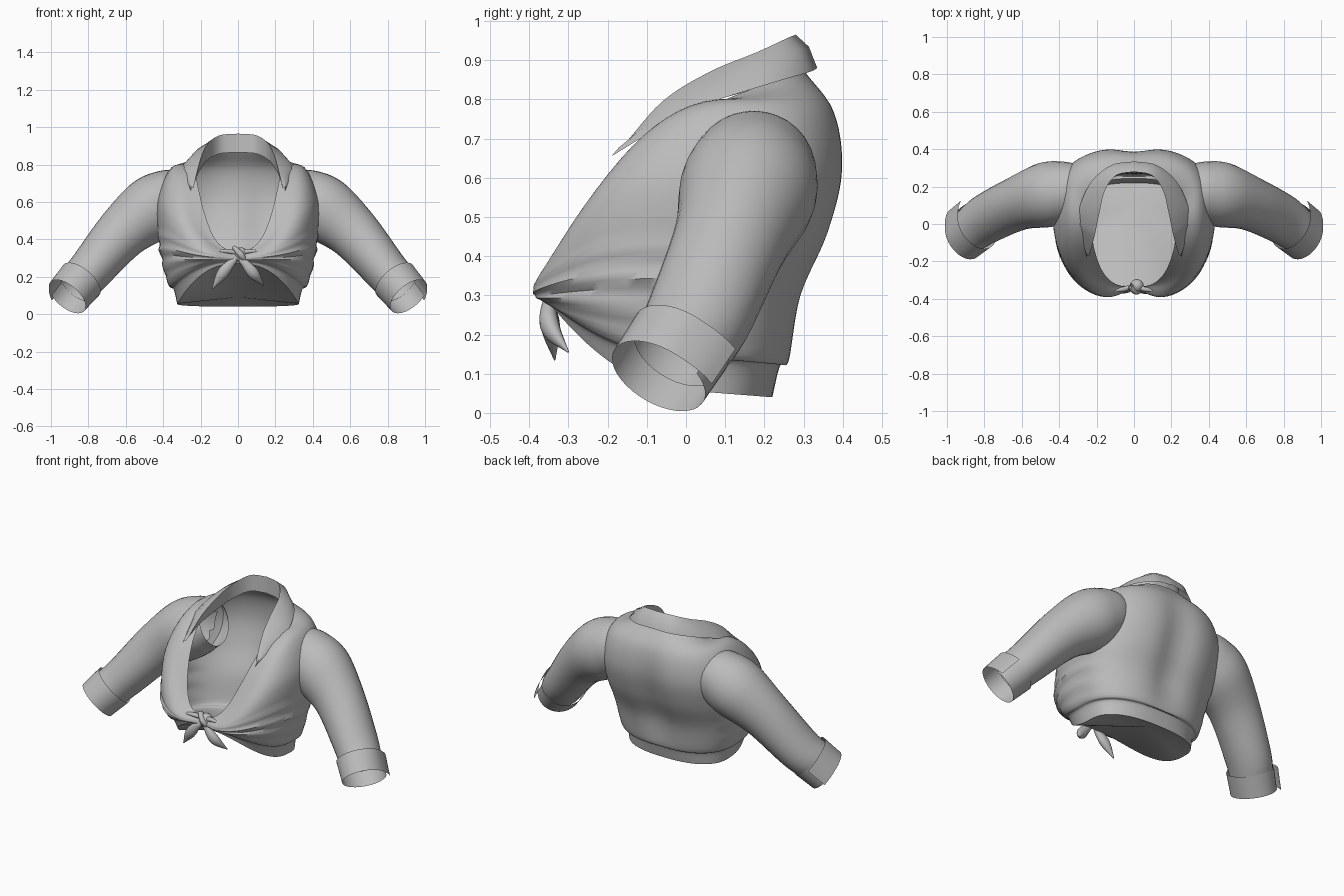
import bpy, bmesh, math
from mathutils import Vector as V

if "Cube" in bpy.data.objects:
    bpy.data.objects.remove(bpy.data.objects["Cube"])

cloth = bpy.data.materials.new("grey_cloth")
cloth.diffuse_color = (0.5, 0.5, 0.5, 1)
cloth.use_nodes = True
cloth.node_tree.nodes["Principled BSDF"].inputs["Base Color"].default_value = cloth.diffuse_color


def spline(pts, n):
    """Smooth curve through tuples of any length, n steps per span."""
    out = []
    for i in range(len(pts) - 1):
        b, c = pts[i], pts[i + 1]
        a = pts[i - 1] if i else [2 * p - q for p, q in zip(b, c)]
        d = pts[i + 2] if i + 2 < len(pts) else [2 * q - p for p, q in zip(b, c)]
        for k in range(n):
            t = k / n
            out.append([0.5 * (2 * q + (r - p) * t + (2 * p - 5 * q + 4 * r - s) * t * t
                               + (3 * q - p - 3 * r + s) * t ** 3)
                        for p, q, r, s in zip(a, b, c, d)])
    return out + [list(pts[-1])]


def build(name, verts, faces, angle=50):
    me = bpy.data.meshes.new(name)
    me.from_pydata([tuple(v) for v in verts], [], faces)
    me.materials.append(cloth)
    ob = bpy.data.objects.new(name, me)
    bpy.context.collection.objects.link(ob)
    bpy.ops.object.select_all(action='DESELECT')
    ob.select_set(True)
    bpy.context.view_layer.objects.active = ob
    bpy.ops.object.shade_smooth_by_angle(angle=math.radians(angle))
    return ob


def loft(name, rows, closed=False, angle=50):
    n = len(rows[0])
    faces = []
    for r in range(len(rows) - 1):
        for c in range(n if closed else n - 1):
            d = (c + 1) % n
            faces.append((r * n + c, r * n + d, (r + 1) * n + d, (r + 1) * n + c))
    return build(name, [v for row in rows for v in row], faces, angle)


def mirrored(row):
    """Half row ending on the centre plane -> full row."""
    return [tuple(p) for p in row] + [(-p[0], p[1], p[2]) for p in row[-2::-1]]


def tube(name, path, sides=32, start=0.0, sweep=math.tau, flare=None, side=1):
    """path rows: x, y, z, radius in the up direction, radius sideways."""
    rows = []
    closed = abs(sweep) == math.tau
    for i, p in enumerate(path):
        a, b = path[max(i - 1, 0)], path[min(i + 1, len(path) - 1)]
        t = (V(b[:3]) - V(a[:3])).normalized()
        w = V((0, 1, 0))
        w = (w - t * w.dot(t)).normalized()
        u = w.cross(t)
        row = []
        for k in range(sides + (0 if closed else 1)):
            an = start + sweep * k / sides
            f = flare(k / sides) if flare else 1
            v = V(p[:3]) + (u * math.cos(an) * p[3] + w * math.sin(an) * p[4]) * f
            row.append((v.x * side, v.y, v.z))
        rows.append(row)
    return loft(name, rows, closed)


# Torso loops, hem to neckline: half width, y of widest point, front y, back y,
# front z, side z, back z, centre dent, front roundness, front slope power
loops = spline([
    (.325, .03, -.34, .22, .27, .055, .04, 0, .8, 2),
    (.345, .0, -.345, .24, .28, .135, .12, 0, .8, 2),
    (.375, .0, -.365, .27, .285, .165, .135, .015, .8, 2),
    (.415, .0, -.405, .305, .295, .32, .3, .05, .8, 2.5),
    (.43, .04, -.41, .375, .31, .46, .46, .06, .8, 3),
    (.43, .08, -.385, .41, .325, .62, .62, .045, .8, 3),
    (.355, .13, -.355, .385, .335, .785, .77, .02, .75, 2.3),
    (.235, .1, -.335, .3, .34, .80, .875, 0, .65, 2)], 6)
HALF = 44


def torso_point(loop, r, k):
    w, yc, yf, yb, zf, zs, zb, dent, e, power = loop
    a = math.pi * k / HALF
    s, c = max(0, math.sin(a)), abs(math.cos(a))
    front = k <= HALF / 2
    x = w * s ** (e if front else 0.8) if 0 < k < HALF else 0
    hollow = dent * math.exp(-(x / 0.1) ** 2)
    if front:
        y = yc + (yf - yc) * c ** 0.95 + hollow
        z = zs + (zf - zs) * c ** power
    else:
        y = yc + (yb - yc) * c ** 0.82 - hollow * 0.6
        z = zs + (zb - zs) * c ** 0.8
    # pulled folds running from the knot around the waist
    u = min(1, k / HALF / 0.72)
    fold = math.exp(-((r - 18) / 4.5) ** 2) * math.sin(math.pi * u)
    g = 1 + 0.022 * fold * math.sin(r * 1.9 + 7 * k / HALF)
    return (x * g, y * g, z)


rows = [mirrored([torso_point(lp, r, k) for k in range(HALF + 1)]) for r, lp in enumerate(loops)]
body = loft("shirt_body", rows)

# Sleeve centre line, and armholes opened where it meets the body
arm = [(.29, .18, .645, .135, .14), (.37, .172, .612, .164, .163), (.47, .155, .555, .174, .174),
       (.62, .11, .432, .143, .145), (.785, .03, .24, .120, .135), (.862, -.025, .155, .114, .122)]
origin = V(arm[0][:3])
axis = (V(arm[2][:3]) - origin).normalized()
bm = bmesh.new()
bm.from_mesh(body.data)
inside = []
for f in bm.faces:
    c = f.calc_center_median()
    d = V((abs(c.x), c.y, c.z)) - origin
    if d.dot(axis) > 0.02 and (d - axis * d.dot(axis)).length < 0.125:
        inside.append(f)
bmesh.ops.delete(bm, geom=inside, context='FACES')
bm.to_mesh(body.data)
bm.free()

# Panel closing the waist, fanned to a centre point
hem = rows[0][:-1]
build("waist_panel", hem + [(0, .1, .09)],
      [(i, (i + 1) % len(hem), len(hem)) for i in range(len(hem))], 20)

# Collar: inner stand, fold and pointed outer leaf
fold = spline([(.238, -.165, .675), (.21, -.06, .795), (.185, .06, .87),
               (.155, .18, .92), (.095, .26, .957), (0, .28, .965)], 6)
stand = [(p[0] * 1.03, p[1] - .005, p[2] - .1 * (1 - (1 - i / 30) ** 3))
         for i, p in enumerate(fold)]
tip, point = (.25, -.19, .655), (.295, .0, .772)
leaf = [[a + (b - a) * k / 6 for a, b in zip(tip, point)] for k in range(6)]
leaf += spline([point, (.288, .1, .805), (.225, .23, .845), (.12, .315, .87), (0, .335, .88)], 6)
roll = [[(a + b) / 2 + d for a, b, d in zip(p, q, (.008, .006, .012))]
        for p, q in zip(fold, leaf)]
roll[-1][0] = 0
loft("collar", [mirrored(r) for r in (stand, fold, roll, leaf)], angle=60)

# Sleeves and turned-up cuffs
cuff = [(.838, -.012, .182, .126, .135), (.913, -.07, .094, .119, .133)]


def cuff_flare(t):
    return 1 + 0.22 * max(0, (t - 0.88) / 0.12) ** 1.5


for name, s in (("right", 1), ("left", -1)):
    tube(name + "_sleeve", spline(arm, 6), side=s)
    tube(name + "_cuff", spline(cuff, 6), sides=40, start=math.radians(125),
         sweep=math.radians(-375), flare=cuff_flare, side=s)

# Knot: a wrapped ball with a band
tube("knot", [(.015 + .035 * math.sin(a), -.33, .32 - .01 * math.sin(a),
               .036 * math.cos(a) + .001, .034 * math.cos(a) + .001)
              for a in [math.radians(d) for d in range(-90, 91, 15)]], sides=20)
tube("knot_band", spline([(-.02, -.335, .355, .012, .02), (.015, -.363, .318, .017, .015),
                          (.045, -.335, .275, .01, .015)], 6), sides=12)

# Two leaf-shaped tails, and pleats gathered into the knot
for name, s, end, back in (("left", -1, .135, -.335), ("right", 1, .155, -.3)):
    tube(name + "_tail", spline([(.0, -.335, .31, .012, .012), (.035, -.35, .275, .022, .018),
         (.085, -.345, .215, .03, .024), (.138, back, end, .002, .002)], 6), sides=14, side=s)
    tube(name + "_pleat", spline([(.0, -.335, .325, .012, .012),
         (.06, -.348, .336, .012, .014), (.13, -.36, .335, .003, .004)], 5), sides=10, side=s)
